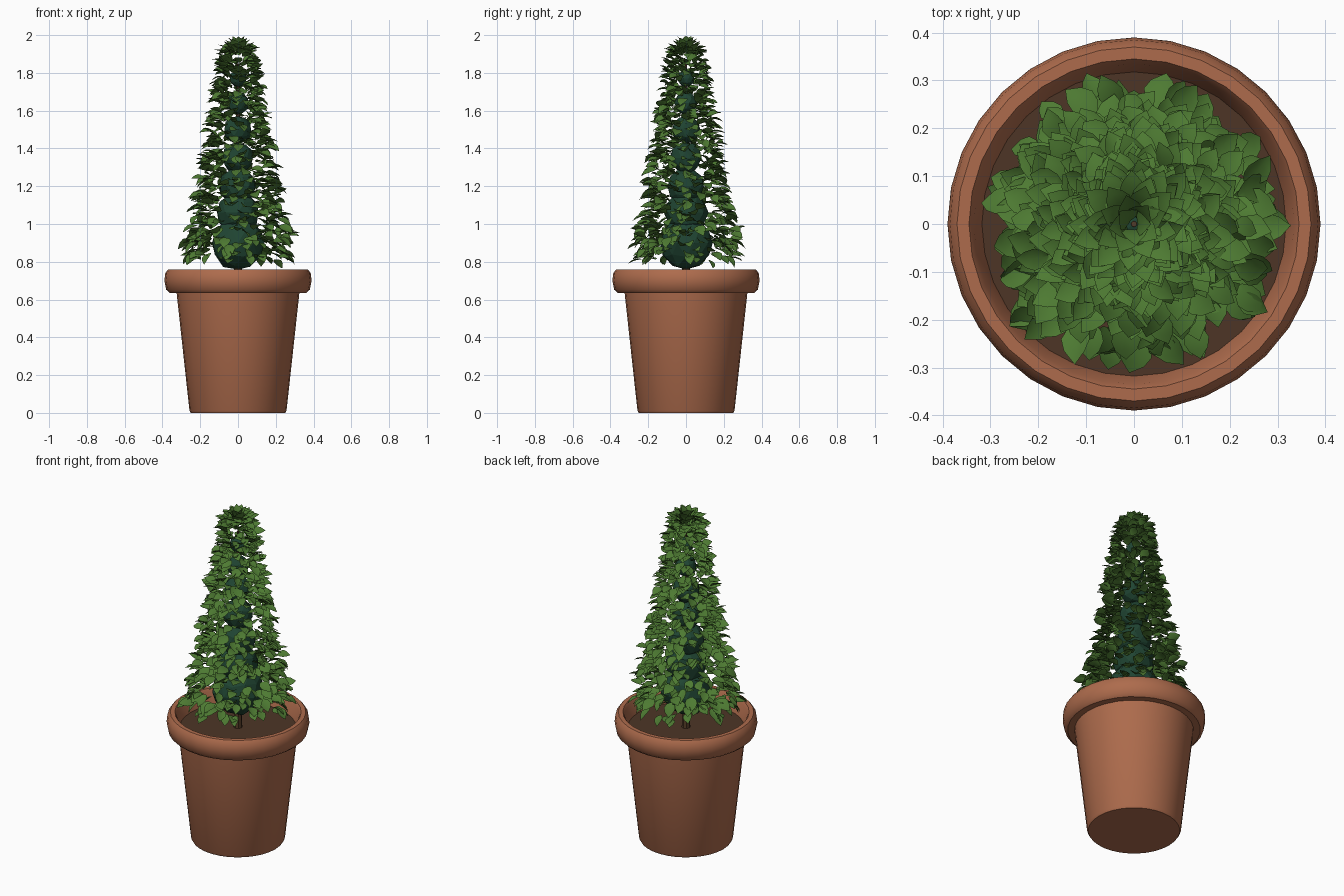
import bpy, bmesh, math, random
from mathutils import Vector, Matrix

if "Cube" in bpy.data.objects:
    bpy.data.objects.remove(bpy.data.objects["Cube"])

random.seed(7)


def material(name, rgb):
    m = bpy.data.materials.new(name)
    m.diffuse_color = (*rgb, 1)
    m.use_nodes = True
    m.node_tree.nodes["Principled BSDF"].inputs["Base Color"].default_value = m.diffuse_color
    return m


TERRACOTTA = material("terracotta", (0.42, 0.148, 0.073))
SOIL = material("soil", (0.075, 0.036, 0.019))
BARK = material("bark", (0.09, 0.045, 0.02))
CORE = material("dark green", (0.014, 0.058, 0.032))
LEAF = material("leaf green", (0.075, 0.195, 0.032))


def finish(name, bm, mat, smooth_angle=None):
    me = bpy.data.meshes.new(name)
    bm.to_mesh(me)
    bm.free()
    me.materials.append(mat)
    ob = bpy.data.objects.new(name, me)
    bpy.context.collection.objects.link(ob)
    if smooth_angle:
        bpy.ops.object.select_all(action='DESELECT')
        ob.select_set(True)
        bpy.context.view_layer.objects.active = ob
        bpy.ops.object.shade_smooth_by_angle(angle=math.radians(smooth_angle))
    return ob


def lathe(name, profile, mat, sides=32, smooth_angle=40):
    """Revolve (radius, height) points around z; both ends are capped."""
    bm = bmesh.new()
    rings = []
    for r, z in profile:
        rings.append([bm.verts.new((r * math.cos(a), r * math.sin(a), z))
                      for a in (math.tau * i / sides for i in range(sides))])
    for low, high in zip(rings, rings[1:]):
        for i in range(sides):
            j = (i + 1) % sides
            bm.faces.new((low[i], low[j], high[j], high[i]))
    bm.faces.new(rings[0][::-1])
    bm.faces.new(rings[-1])
    return finish(name, bm, mat, smooth_angle)


# Pot: tapered body, rounded rim, inner wall down to below the soil
lathe("pot", [(0.25, 0.0), (0.257, 0.012), (0.325, 0.635), (0.362, 0.636),
              (0.38, 0.652), (0.39, 0.7), (0.385, 0.74), (0.37, 0.76),
              (0.345, 0.76), (0.335, 0.745), (0.312, 0.64)], TERRACOTTA)
lathe("soil", [(0.314, 0.645), (0.318, 0.67)], SOIL)

# Trunk
lathe("trunk", [(0.024, 0.66), (0.02, 0.8), (0.012, 1.4), (0.006, 1.85)], BARK, 8)

# Dense inner foliage: tapering stack of rough balls
for i, (z, r) in enumerate([(0.9, 0.145), (1.06, 0.115), (1.2, 0.1), (1.35, 0.085),
                            (1.5, 0.075), (1.64, 0.06), (1.77, 0.045)]):
    bm = bmesh.new()
    bmesh.ops.create_icosphere(bm, subdivisions=2, radius=r)
    for v in bm.verts:
        v.co *= random.uniform(0.94, 1.04)
    bmesh.ops.translate(bm, verts=bm.verts, vec=(0, 0, z))
    finish(f"inner_foliage_{i + 1}", bm, CORE)

# Leaf outline: (distance along, half width, droop) from stalk to tip
OUTLINE = [(0.0, 0.06, 0.0), (0.2, 0.29, 0.03), (0.45, 0.37, 0.04),
           (0.72, 0.27, 0.01), (1.0, 0.0, -0.06)]


def add_leaf(bm, base, direction, roll, size):
    """Pointed leaf folded along its midrib, upper side facing up."""
    fwd = direction.normalized()
    side = Vector((0, 0, 1)).cross(fwd).normalized()
    side = Matrix.Rotation(roll, 3, fwd) @ side
    up = fwd.cross(side)
    place = lambda x, y, z: bm.verts.new(base + size * (fwd * x + side * y + up * z))
    mid = [place(x, 0, z) for x, w, z in OUTLINE]
    for s in (1, -1):
        edge = [place(x, s * w, z + 0.3 * w) for x, w, z in OUTLINE[:-1]] + [mid[-1]]
        for k in range(len(mid) - 1):
            loop = [mid[k], mid[k + 1], edge[k + 1], edge[k]]
            if k == len(mid) - 2:
                loop = [mid[k], mid[k + 1], edge[k]]
            bm.faces.new(loop if s > 0 else loop[::-1])


def shell_radius(z):
    """Outer foliage radius by height."""
    pts = [(0.76, 0.31), (0.95, 0.315), (1.1, 0.27), (1.3, 0.235), (1.5, 0.195),
           (1.7, 0.155), (1.88, 0.125), (1.97, 0.06)]
    for (z0, r0), (z1, r1) in zip(pts, pts[1:]):
        if z <= z1:
            return r0 + (r1 - r0) * (z - z0) / (z1 - z0)
    return pts[-1][1]


# Leaves: spiral around the cone, thinner towards the bottom
bm = bmesh.new()
COUNT = 720
for i in range(COUNT):
    t = i / COUNT
    z = 0.9 + 1.03 * t ** 1.12 + random.uniform(-0.02, 0.02)
    a = i * 2.39996 + random.uniform(-0.25, 0.25)
    size = random.uniform(0.068, 0.095) * (1 - 0.15 * t)
    r = max(0.02, (shell_radius(z) - size * 0.75) * random.uniform(0.62, 1.0))
    out = Matrix.Rotation(random.uniform(-0.6, 0.6), 3, 'Z') @ Vector((math.cos(a), math.sin(a), 0))
    pitch = random.uniform(-0.75, 0.35) + 0.35 * t
    add_leaf(bm, Vector((r * math.cos(a), r * math.sin(a), z)),
             out * math.cos(pitch) + Vector((0, 0, math.sin(pitch))),
             random.uniform(-0.6, 0.6), size)

# Sparse drooping skirt in loose clumps above the rim
for c in range(11):
    ca = math.tau * c / 11 + random.uniform(-0.15, 0.15)
    for k in range(7):
        a = ca + random.uniform(-0.2, 0.2)
        r = random.uniform(0.19, 0.265)
        pitch = random.uniform(-0.9, 0.1)
        add_leaf(bm, Vector((r * math.cos(a), r * math.sin(a), random.uniform(0.81, 0.93))),
                 Vector((math.cos(a) * math.cos(pitch), math.sin(a) * math.cos(pitch), math.sin(pitch))),
                 random.uniform(-0.5, 0.5), random.uniform(0.065, 0.09))

# Crown: upright rosette at the tip
for k in range(26):
    a = k * 2.39996
    f = k / 26
    pitch = 1.25 - 0.9 * f
    r = 0.008 + 0.055 * f
    add_leaf(bm, Vector((r * math.cos(a), r * math.sin(a), 1.927 - 0.03 * f)),
             Vector((math.cos(a) * math.cos(pitch), math.sin(a) * math.cos(pitch), math.sin(pitch))),
             0, 0.075)
for v in bm.verts:
    v.co.z = min(v.co.z, 2.0)
finish("leaves", bm, LEAF, 40)
